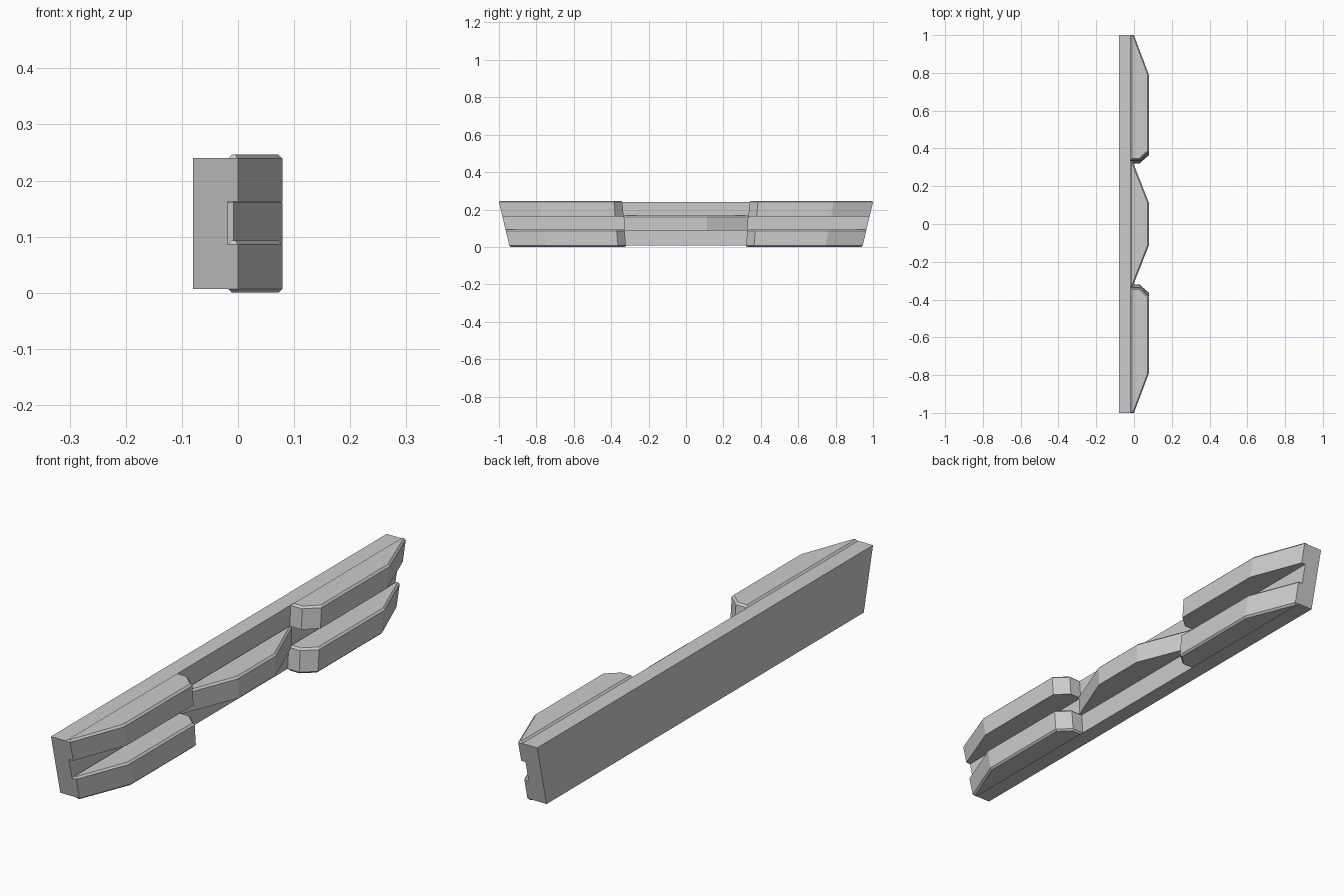
import bpy, bmesh

if "Cube" in bpy.data.objects:
    bpy.data.objects.remove(bpy.data.objects["Cube"])

X_BACK, X_FACE, X_OUT = -0.08, -0.018, 0.079
Z_TOP = 0.24


def taper(z):
    # The whole model narrows along y towards the bottom
    return 1 - 0.055 * (Z_TOP - z) / 0.232


def prism(name, outline, z0, z1, bevel_top=False, bevel_bottom=False):
    # Extrude an (x, y) outline, chamfer the cap rims, then apply the taper
    bm = bmesh.new()
    face = bm.faces.new([bm.verts.new((x, y, z0)) for x, y in outline])
    ext = bmesh.ops.extrude_face_region(bm, geom=[face], use_keep_orig=True)
    verts = [g for g in ext["geom"] if isinstance(g, bmesh.types.BMVert)]
    bmesh.ops.translate(bm, verts=verts, vec=(0, 0, z1 - z0))

    def at(edge, z):
        return all(abs(v.co.z - z) < 1e-5 for v in edge.verts)

    rims = [e for e in bm.edges
            if (bevel_top and at(e, z1)) or (bevel_bottom and at(e, z0))]
    if rims:
        bmesh.ops.bevel(bm, geom=rims, offset=0.007, segments=1,
                        profile=0.5, affect='EDGES')
    for v in bm.verts:
        v.co.y *= taper(v.co.z)
    bmesh.ops.recalc_face_normals(bm, faces=bm.faces)
    mesh = bpy.data.meshes.new(name)
    bm.to_mesh(mesh)
    bm.free()
    obj = bpy.data.objects.new(name, mesh)
    bpy.context.collection.objects.link(obj)
    return obj


# Back plate
prism("back_plate", [(X_BACK, -1), (X_FACE, -1), (X_FACE, 1), (X_BACK, 1)],
      0.007, Z_TOP)

# Centre rib between the two rows of bars
prism("centre_rib", [(X_FACE, -0.34), (-0.008, -0.34), (X_OUT, -0.115),
                     (X_OUT, 0.115), (-0.008, 0.34), (X_FACE, 0.34)],
      0.087, 0.168, bevel_top=True)

# End bars: upper and lower, mirrored across y
bar = [(X_FACE, 0.34), (0.03, 0.34), (X_OUT, 0.385),
       (X_OUT, 0.79), (0.0, 1.0), (X_FACE, 1.0)]
for side, s in (("left", -1), ("right", 1)):
    outline = [(x, s * y) for x, y in bar]
    prism(f"upper_bar_{side}", outline, 0.163, 0.246, bevel_top=True)
    prism(f"lower_bar_{side}", outline, 0.0, 0.093,
          bevel_top=True, bevel_bottom=True)
